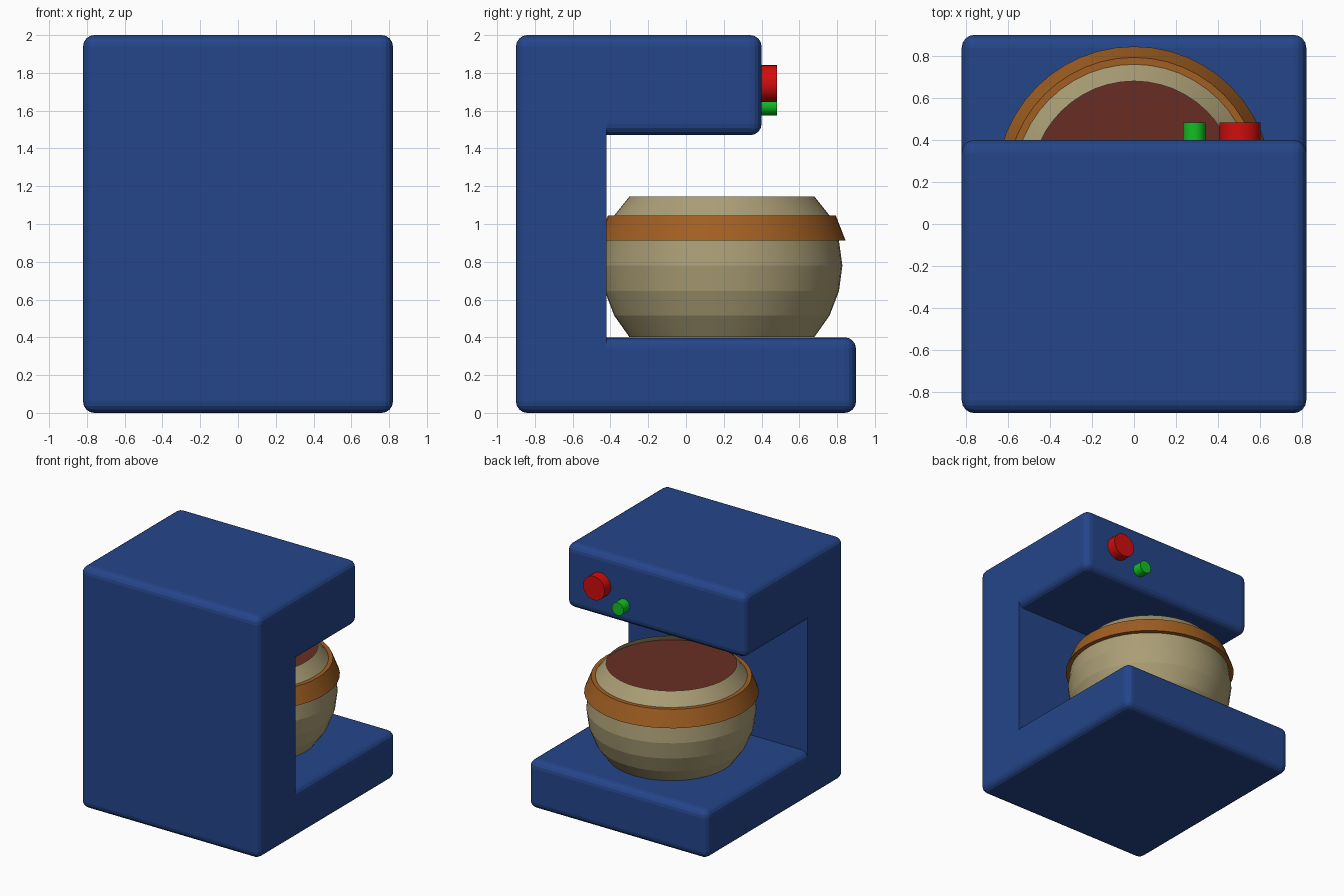
import bpy, bmesh, math
from mathutils import Matrix, Vector

if "Cube" in bpy.data.objects:
    bpy.data.objects.remove(bpy.data.objects["Cube"])


def material(name, rgb):
    m = bpy.data.materials.new(name)
    m.diffuse_color = (*rgb, 1)
    m.use_nodes = True
    m.node_tree.nodes["Principled BSDF"].inputs["Base Color"].default_value = m.diffuse_color
    return m


BLUE = material("blue casing", (0.018, 0.06, 0.255))
CLAY = material("beige pot", (0.41, 0.345, 0.18))
BROWN = material("brown band", (0.36, 0.115, 0.016))
COFFEE = material("red brown liquid", (0.14, 0.027, 0.017))
RED = material("red button", (0.64, 0.004, 0.004))
GREEN = material("green button", (0.006, 0.52, 0.016))


def finish(name, bm, mat, angle=None):
    bmesh.ops.recalc_face_normals(bm, faces=bm.faces)
    me = bpy.data.meshes.new(name)
    bm.to_mesh(me)
    bm.free()
    me.materials.append(mat)
    if angle:
        me.shade_smooth()
        me.set_sharp_from_angle(angle=math.radians(angle))
    ob = bpy.data.objects.new(name, me)
    bpy.context.collection.objects.link(ob)
    return ob


W, BACK, R, SEG = 0.82, -0.9, 0.06, 4


def rounded_box(name, y0, y1, z0, z1):
    bm = bmesh.new()
    bmesh.ops.create_cube(bm, size=1)
    bmesh.ops.scale(bm, verts=bm.verts, vec=(2 * W, y1 - y0, z1 - z0))
    bmesh.ops.translate(bm, verts=bm.verts, vec=(0, (y0 + y1) / 2, (z0 + z1) / 2))
    bmesh.ops.bevel(bm, geom=bm.edges[:], offset=R, segments=SEG, profile=0.5,
                    affect='EDGES')
    finish(name, bm, BLUE)


# Casing: base, overhanging head and the column flush between them
rounded_box("base", BACK, 0.9, 0, 0.4)
rounded_box("head", BACK, 0.4, 1.47, 2)

right = [(W, -0.42)]
for i in range(SEG + 1):
    a = math.pi / 2 * i / SEG
    right.append((W - R + R * math.cos(a), BACK + R - R * math.sin(a)))
outline = right + [(-x, y) for x, y in reversed(right)]
bm = bmesh.new()
low = [bm.verts.new((x, y, 0.4 - R)) for x, y in outline]
top = [bm.verts.new((x, y, 1.47 + R)) for x, y in outline]
n = len(outline)
for i in range(n):
    j = (i + 1) % n
    bm.faces.new((low[i], low[j], top[j], top[i]))
finish("column", bm, BLUE)


def lathe(name, profile, mat, steps=48, closed=False):
    """Spin an (r, z) profile around the pot axis."""
    bm = bmesh.new()
    rings = []
    for r, z in profile:
        rings.append([bm.verts.new((r * math.cos(2 * math.pi * k / steps),
                                    0.19 + r * math.sin(2 * math.pi * k / steps), z))
                      for k in range(steps)])
    pairs = list(zip(rings, rings[1:]))
    if closed:
        pairs.append((rings[-1], rings[0]))
    for a, b in pairs:
        for k in range(steps):
            m = (k + 1) % steps
            bm.faces.new((a[k], a[m], b[m], b[k]))
    if len(rings) == 1:
        bm.faces.new(rings[0])
    return finish(name, bm, mat, 10)


# Pot, its band and the liquid inside
lathe("pot", [(0.49, 0.402), (0.57, 0.515), (0.62, 0.645), (0.638, 0.78),
              (0.62, 0.91), (0.57, 1.045), (0.49, 1.145)], CLAY)
lathe("pot_band", [(0.615, 0.912), (0.655, 0.912), (0.603, 1.045), (0.567, 1.045)],
      BROWN, closed=True)
lathe("liquid", [(0.53, 1.092)], COFFEE)


# Buttons on the head
def button(name, x, z, r, mat):
    bm = bmesh.new()
    place = Matrix.Translation(Vector((x, 0.435, z))) @ Matrix.Rotation(math.pi / 2, 4, 'X')
    bmesh.ops.create_cone(bm, cap_ends=True, segments=32, radius1=r, radius2=r,
                          depth=0.096, matrix=place)
    finish(name, bm, mat, 30)


button("large_button", 0.505, 1.743, 0.098, RED)
button("small_button", 0.287, 1.628, 0.053, GREEN)
